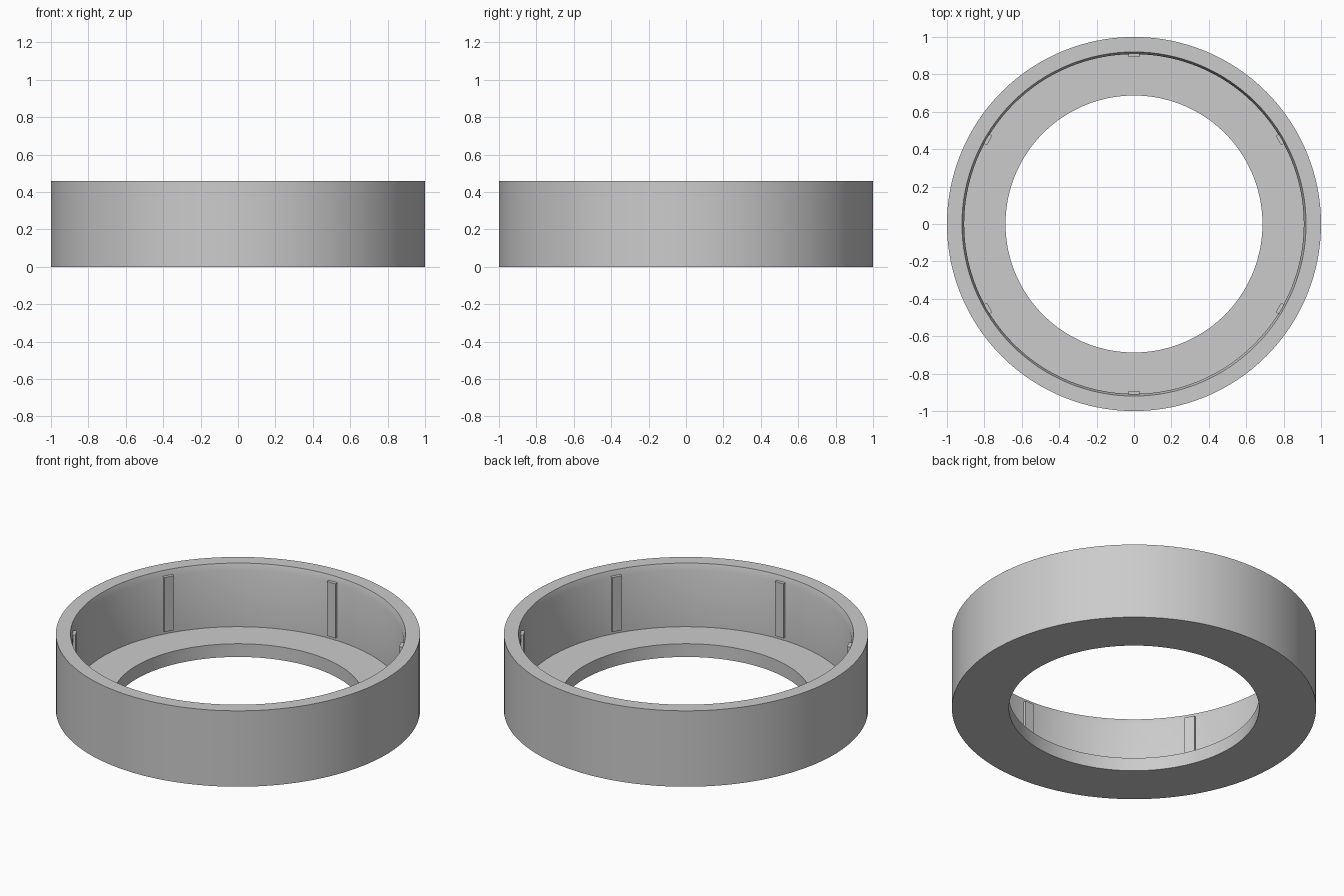
import bpy
import bmesh
from math import radians
from mathutils import Matrix, Vector

cube = bpy.data.objects.get("Cube")
if cube:
    bpy.data.objects.remove(cube, do_unlink=True)

grey = bpy.data.materials.new("plain grey")
grey.use_nodes = True
colour = (0.6, 0.6, 0.6, 1)
grey.diffuse_color = colour
grey.node_tree.nodes["Principled BSDF"].inputs["Base Color"].default_value = colour


def add_object(name, bm):
    bmesh.ops.recalc_face_normals(bm, faces=bm.faces)
    mesh = bpy.data.meshes.new(name)
    bm.to_mesh(mesh)
    bm.free()
    mesh.materials.append(grey)
    obj = bpy.data.objects.new(name, mesh)
    bpy.context.collection.objects.link(obj)
    return obj


# Ring housing: L-shaped section with a lead-in lip, spun around z
profile = [(0.687, 0), (1, 0), (1, 0.46), (0.92, 0.46),
           (0.908, 0.42), (0.908, 0.08), (0.687, 0.08)]
bm = bmesh.new()
verts = [bm.verts.new((r, 0, z)) for r, z in profile]
edges = [bm.edges.new((v, verts[i - 1])) for i, v in enumerate(verts)]
bmesh.ops.spin(bm, geom=verts + edges, cent=(0, 0, 0), axis=(0, 0, 1),
               angle=radians(360), steps=128, use_merge=True)
bmesh.ops.remove_doubles(bm, verts=bm.verts, dist=0.0001)
ring = add_object("ring_housing", bm)
bpy.ops.object.select_all(action="DESELECT")
ring.select_set(True)
bpy.context.view_layer.objects.active = ring
bpy.ops.object.shade_smooth_by_angle(angle=radians(30))

# Six small grip ribs on the inner wall
for i in range(6):
    bm = bmesh.new()
    bmesh.ops.create_cube(bm, size=1)
    bmesh.ops.scale(bm, vec=Vector((0.03, 0.058, 0.33)), verts=bm.verts)
    bmesh.ops.translate(bm, vec=Vector((0.907, 0, 0.265)), verts=bm.verts)
    bm.transform(Matrix.Rotation(radians(30 + 60 * i), 4, "Z"))
    add_object(f"grip_rib_{i + 1}", bm)
